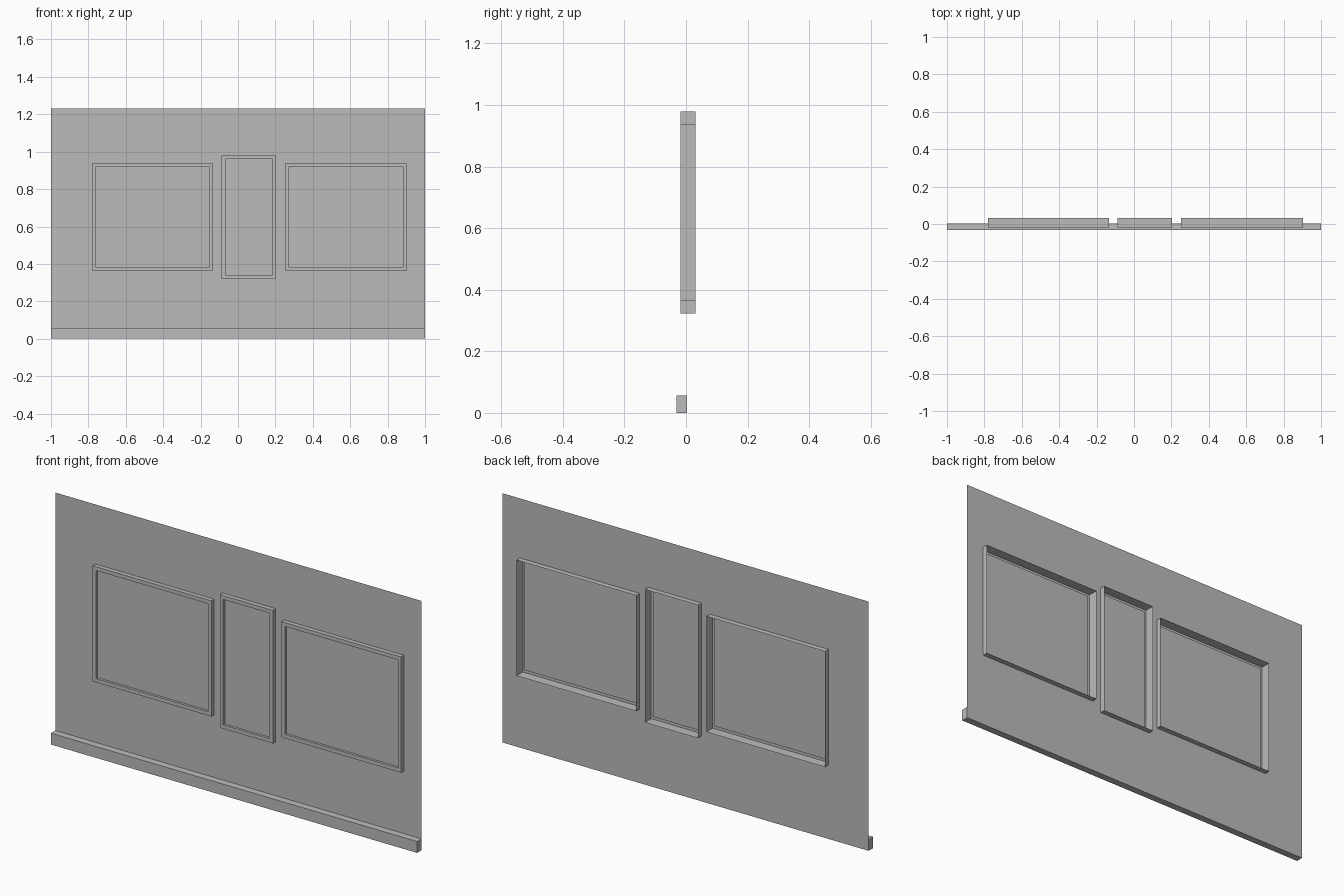
import bpy
import bmesh

cube = bpy.data.objects.get("Cube")
if cube:
    bpy.data.objects.remove(cube, do_unlink=True)

# One plain grey for everything
grey = bpy.data.materials.new("plain_grey")
grey.use_nodes = True
grey.diffuse_color = (0.5, 0.5, 0.5, 1)
grey.node_tree.nodes["Principled BSDF"].inputs["Base Color"].default_value = (0.5, 0.5, 0.5, 1)

WALL_Y, FRONT_Y, BACK_Y, PANE_Y = 0.004, -0.018, 0.031, -0.006
HEIGHT, LIP = 1.23, 0.019

# Windows: name -> left, right, bottom, top
windows = {
    "left_window": (0.25, 0.904, 0.365, 0.936),
    "middle_window": (-0.087, 0.203, 0.322, 0.979),
    "right_window": (-0.781, -0.133, 0.365, 0.936),
}


def finish(name, bm):
    mesh = bpy.data.meshes.new(name)
    bm.to_mesh(mesh)
    bm.free()
    mesh.materials.append(grey)
    obj = bpy.data.objects.new(name, mesh)
    bpy.context.collection.objects.link(obj)
    return obj


def rectangle(bm, box, y, inset=0.0):
    """Four corners of an upright rectangle, in order around it."""
    x0, x1, z0, z1 = box
    x0, x1, z0, z1 = x0 + inset, x1 - inset, z0 + inset, z1 - inset
    return [bm.verts.new((x, y, z)) for x, z in ((x0, z0), (x1, z0), (x1, z1), (x0, z1))]


# Thin wall sheet with an opening for each window
bm = bmesh.new()
xs = sorted({-1.0, 1.0} | {x for w in windows.values() for x in w[:2]})
zs = sorted({0.0, HEIGHT} | {z for w in windows.values() for z in w[2:]})
for x0, x1 in zip(xs, xs[1:]):
    for z0, z1 in zip(zs, zs[1:]):
        cx, cz = (x0 + x1) / 2, (z0 + z1) / 2
        if not any(a < cx < b and c < cz < d for a, b, c, d in windows.values()):
            bm.faces.new(rectangle(bm, (x0, x1, z0, z1), WALL_Y))
bmesh.ops.remove_doubles(bm, verts=bm.verts, dist=0.0001)
bmesh.ops.dissolve_limit(bm, angle_limit=0.01, verts=bm.verts, edges=bm.edges)
finish("wall", bm)

# Window frames: side sleeve, front lip and shallow reveal, then the pane
for name, box in windows.items():
    bm = bmesh.new()
    steps = ((BACK_Y, 0), (FRONT_Y, 0), (FRONT_Y, LIP), (PANE_Y, LIP))
    loops = [rectangle(bm, box, y, inset) for y, inset in steps]
    for outer, inner in zip(loops, loops[1:]):
        for i in range(4):
            j = (i + 1) % 4
            bm.faces.new((outer[i], outer[j], inner[j], inner[i]))
    finish(name + "_frame", bm)

    bm = bmesh.new()
    bm.faces.new(rectangle(bm, box, PANE_Y, LIP))
    finish(name + "_pane", bm)

# Skirting board along the foot of the wall
bm = bmesh.new()
bmesh.ops.create_cube(bm, size=1)
bmesh.ops.scale(bm, vec=(2, 0.035, 0.056), verts=bm.verts)
bmesh.ops.translate(bm, vec=(0, -0.0135, 0.028), verts=bm.verts)
finish("skirting_board", bm)
